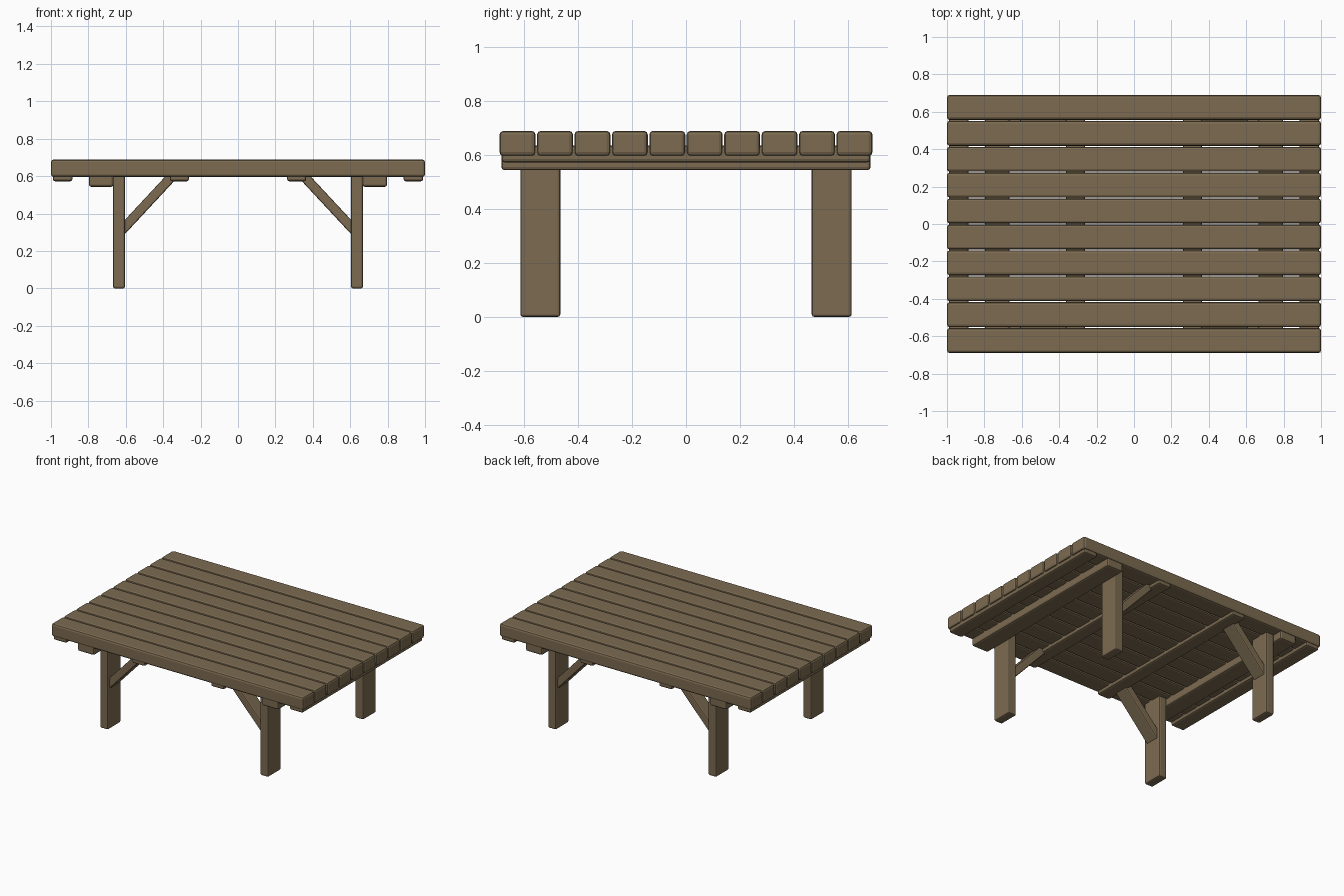
import bpy, bmesh, math
from mathutils import Matrix

if "Cube" in bpy.data.objects:
    bpy.data.objects.remove(bpy.data.objects["Cube"])

wood = bpy.data.materials.new("wood")
wood.diffuse_color = (0.2, 0.147, 0.082, 1)
wood.use_nodes = True
wood.node_tree.nodes["Principled BSDF"].inputs["Base Color"].default_value = wood.diffuse_color


def board(name, centre, size, bevel=0.012, tilt=0.0):
    """Beveled box, tilted about the y axis."""
    bm = bmesh.new()
    bmesh.ops.create_cube(bm, size=1, matrix=Matrix.Diagonal((*size, 1)))
    mesh = bpy.data.meshes.new(name)
    bm.to_mesh(mesh)
    bm.free()
    mesh.materials.append(wood)
    ob = bpy.data.objects.new(name, mesh)
    bpy.context.collection.objects.link(ob)
    ob.location = centre
    ob.rotation_euler.y = tilt
    mod = ob.modifiers.new("rounded_edges", 'BEVEL')
    mod.width = bevel
    mod.segments = 2
    return ob


# Ten tabletop planks
PITCH = 0.1385
for i in range(10):
    board(f"top_plank_{i + 1}", (0, (i - 4.5) * PITCH, 0.642), (2, 0.133, 0.093), 0.014)

for sx, end in ((-1, "left"), (1, "right")):
    # Cross battens: (name, inner x, outer x, bottom z), let into the planks
    for name, x0, x1, z0 in (("edge_batten", 0.885, 0.99, 0.572),
                             ("leg_batten", 0.666, 0.797, 0.543),
                             ("inner_batten", 0.262, 0.364, 0.572)):
        board(f"{end}_{name}", (sx * (x0 + x1) / 2, 0, (z0 + 0.635) / 2),
              (x1 - x0, 1.366, 0.635 - z0))

    for sy, side in ((-1, "front"), (1, "back")):
        # Leg
        board(f"{side}_{end}_leg", (sx * 0.636, sy * 0.539, 0.31), (0.064, 0.148, 0.62), 0.01)
        # Diagonal brace from leg up to the inner batten
        ax, az, bx, bz = 0.626, 0.305, 0.346, 0.606
        length = math.hypot(ax - bx, bz - az)
        board(f"{side}_{end}_brace", (sx * (ax + bx) / 2, sy * 0.539, (az + bz) / 2),
              (length, 0.105, 0.052), 0.008, sx * math.atan2(bz - az, ax - bx))
